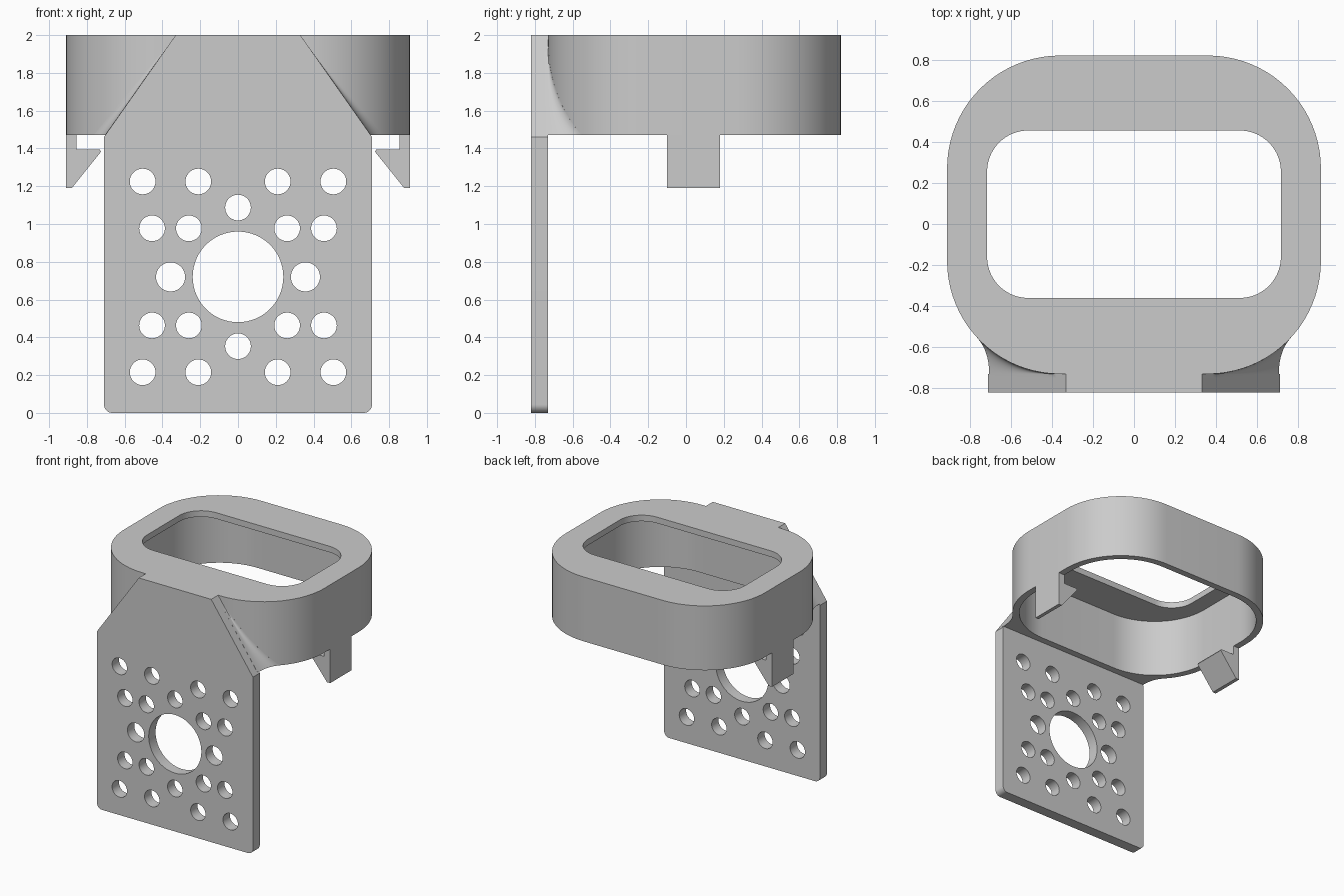
import bpy, bmesh, math
from mathutils import Vector

cube = bpy.data.objects.get("Cube")
if cube:
    bpy.data.objects.remove(cube, do_unlink=True)

grey = bpy.data.materials.new("plain grey")
grey.use_nodes = True
colour = (0.6, 0.6, 0.6, 1)
grey.diffuse_color = colour
grey.node_tree.nodes["Principled BSDF"].inputs["Base Color"].default_value = colour

TOP, RIM = 2.0, 1.47          # top and lower edge of the collar
PLATE_BACK, PLATE_FRONT = -0.73, -0.82
CX, CY, R = 0.36, 0.18, 0.55  # corner centre (CY measured to the front) and radius


def finish(name, bm, smooth=True):
    bmesh.ops.remove_doubles(bm, verts=bm.verts, dist=1e-5)
    bmesh.ops.recalc_face_normals(bm, faces=bm.faces)
    mesh = bpy.data.meshes.new(name)
    bm.to_mesh(mesh)
    bm.free()
    mesh.materials.append(grey)
    obj = bpy.data.objects.new(name, mesh)
    bpy.context.collection.objects.link(obj)
    if smooth:
        bpy.ops.object.select_all(action="DESELECT")
        obj.select_set(True)
        bpy.context.view_layer.objects.active = obj
        bpy.ops.object.shade_smooth_by_angle(angle=math.radians(30))
    return obj


def arc(cx, cy, r, start, end, n):
    angles = [math.radians(start + (end - start) * i / n) for i in range(n + 1)]
    return [(cx + r * math.cos(a), cy + r * math.sin(a)) for a in angles]


def rounded_rect(x, y0, y1, r, n=20):
    corners = [(x - r, y1 - r), (r - x, y1 - r), (r - x, y0 + r), (x - r, y0 + r)]
    return [p for i, (cx, cy) in enumerate(corners)
            for p in arc(cx, cy, r, 90 * i, 90 * i + 90, n)]


def bridge(bm, a, b):
    for i in range(len(a)):
        j = (i + 1) % len(a)
        bm.faces.new((a[i], a[j], b[j], b[i]))


def loop(bm, points, z):
    return [bm.verts.new((x, y, z)) for x, y in points]


def flat_plate(name, outlines, y0, y1):
    """Fill outlines drawn in x and z, with inner ones as holes, from y0 to y1."""
    curve = bpy.data.curves.new(name, "CURVE")
    curve.dimensions, curve.fill_mode = "2D", "BOTH"
    curve.extrude = (y1 - y0) / 2
    for pts in outlines:
        spline = curve.splines.new("POLY")
        spline.points.add(len(pts) - 1)
        for point, (x, z) in zip(spline.points, pts):
            point.co = (x, z, 0, 1)
        spline.use_cyclic_u = True
    helper = bpy.data.objects.new(name + " outline", curve)
    bpy.context.collection.objects.link(helper)
    bpy.context.view_layer.update()
    mesh = bpy.data.meshes.new_from_object(
        helper.evaluated_get(bpy.context.evaluated_depsgraph_get()))
    bpy.data.objects.remove(helper, do_unlink=True)
    bm = bmesh.new()
    bm.from_mesh(mesh)
    for v in bm.verts:
        x, z, d = v.co
        v.co = Vector((x, (y0 + y1) / 2 - d, z))
    return finish(name, bm)


# Collar: thin wall with an inward lip around the top opening
outer = rounded_rect(0.91, PLATE_BACK, 0.82, R)
cavity = rounded_rect(0.855, PLATE_BACK + 0.055, 0.765, R - 0.055)
opening = rounded_rect(0.715, -0.36, 0.455, 0.2)
bm = bmesh.new()
sections = [(outer, RIM), (outer, TOP), (opening, TOP), (opening, TOP - 0.05),
            (cavity, TOP - 0.05), (cavity, RIM)]
loops = [loop(bm, pts, z) for pts, z in sections]
for i in range(len(loops)):
    bridge(bm, loops[i], loops[(i + 1) % len(loops)])
finish("collar", bm)

# Mounting plate with sloped shoulders, rounded lower corners and holes
right = arc(0.665, 0.045, 0.045, -90, 0, 8) + [(0.71, 1.46), (0.33, TOP)]
outline = right + [(-x, z) for x, z in reversed(right)]
holes = [arc(0, 0.72, 0.24, 0, 354, 59)]
for up in (-1, 1):
    holes.append(arc(0, 0.72 + up * 0.367, 0.068, 0, 350, 35))
    for side in (-1, 1):
        for x, dz in ((0.505, 0.505), (0.21, 0.505), (0.455, 0.257), (0.26, 0.257)):
            holes.append(arc(side * x, 0.72 + up * dz, 0.068, 0, 350, 35))
for side in (-1, 1):
    holes.append(arc(side * 0.357, 0.72, 0.077, 0, 350, 35))
flat_plate("mounting_plate", [outline] + holes, PLATE_FRONT, PLATE_BACK)

# Gusset: concave fillets blending the collar into the back of the plate
bm = bmesh.new()
levels = []
for i in range(25):
    z = RIM + (TOP - 0.002 - RIM) * i / 24
    w = 0.705 - 0.375 * (z - RIM) / (TOP - RIM)
    x = w + 0.06 * max(0, (w - 0.33) / 0.375)
    a = math.asin(max(0, (x - CX) / R))
    end = Vector((x, -CY - R * math.cos(a)))
    start = Vector((w, PLATE_BACK))
    reach = min((x - w) / max(math.cos(a), 0.01), 0.09)
    mid = end - reach * Vector((math.cos(a), math.sin(a)))
    half = [(0, PLATE_BACK - 0.02), (w, PLATE_BACK - 0.02)]
    for k in range(11):
        t = k / 10
        half.append(tuple(start * (1 - t) ** 2 + mid * 2 * t * (1 - t) + end * t * t))
    inner = R - 0.03
    for k in range(11):
        b = a * (1 - k / 10)
        half.append((min(CX, x) + inner * math.sin(b), -CY - inner * math.cos(b)))
    half.append((0, -CY - inner))
    full = half + [(-x, y) for x, y in reversed(half[1:-1])]
    levels.append(loop(bm, full, z))
for lower, upper in zip(levels, levels[1:]):
    bridge(bm, lower, upper)
bm.faces.new(levels[0])
bm.faces.new(levels[-1])
finish("gusset", bm)

# Snap clips hanging from both sides of the collar
hook = [(0.91, RIM), (0.91, 1.19), (0.88, 1.19), (0.725, 1.383),
        (0.732, 1.395), (0.855, 1.395), (0.855, RIM)]
for side, name in ((1, "left_clip"), (-1, "right_clip")):
    flat_plate(name, [[(side * x, z) for x, z in hook]], -0.1, 0.18)
